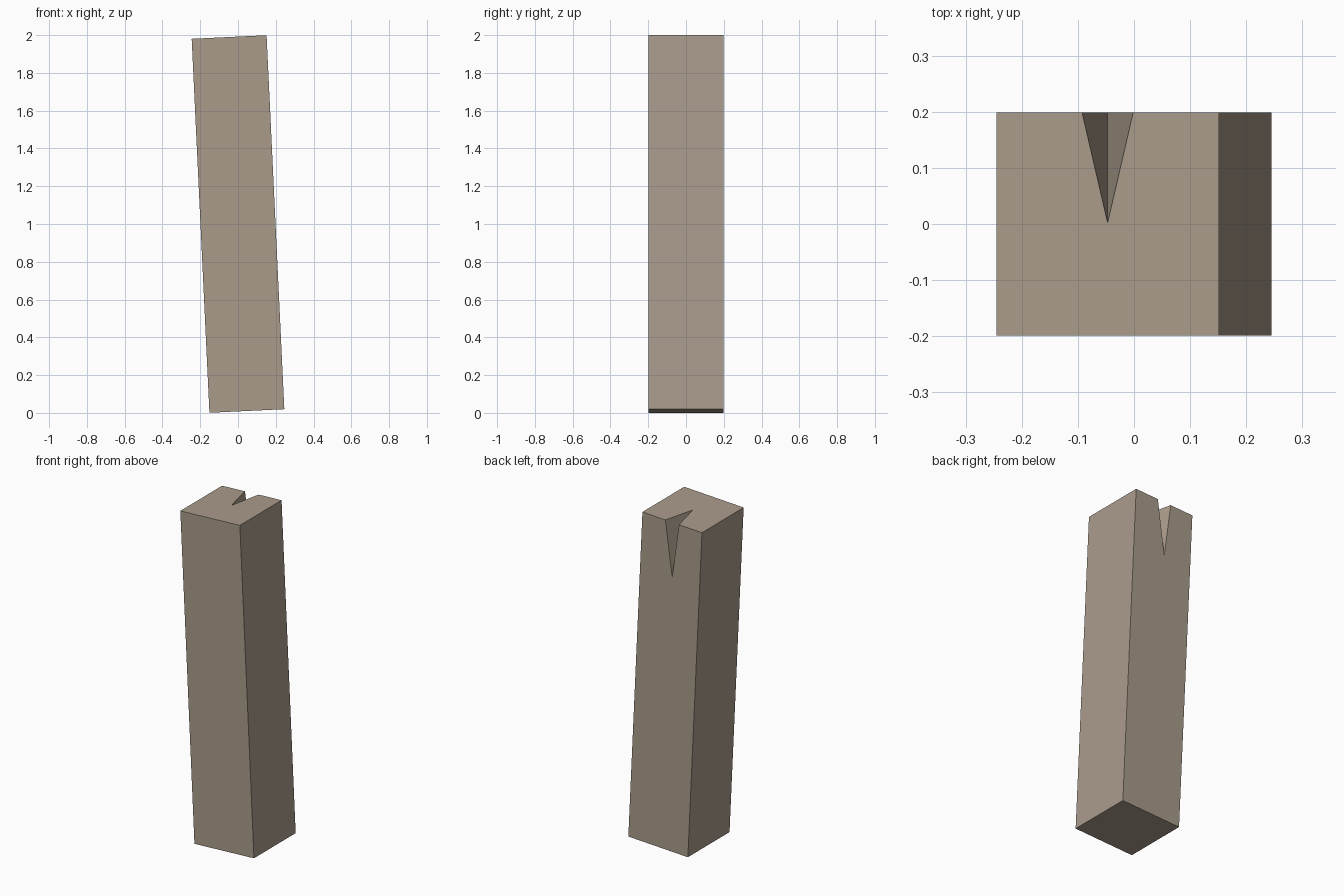
import bpy, bmesh
from math import radians
from mathutils import Matrix, Vector

if "Cube" in bpy.data.objects:
    bpy.data.objects.remove(bpy.data.objects["Cube"])

WIDTH, LENGTH, TILT = 0.397, 1.982, radians(-2.72)


def add_object(name, bm):
    bmesh.ops.recalc_face_normals(bm, faces=bm.faces)
    mesh = bpy.data.meshes.new(name)
    bm.to_mesh(mesh)
    bm.free()
    obj = bpy.data.objects.new(name, mesh)
    bpy.context.collection.objects.link(obj)
    return obj


# Leaning square post
tilt = Matrix.Rotation(TILT, 4, 'Y')
place = Matrix.Translation((0, 0, 1)) @ tilt
bm = bmesh.new()
bmesh.ops.create_cube(bm, size=1, matrix=place @ Matrix.Diagonal((WIDTH, WIDTH, LENGTH, 1)))
post = add_object("post", bm)

wood = bpy.data.materials.new("weathered_wood")
wood.diffuse_color = (0.40, 0.33, 0.26, 1)
wood.use_nodes = True
wood.node_tree.nodes["Principled BSDF"].inputs["Base Color"].default_value = wood.diffuse_color
post.data.materials.append(wood)

# Split in the back of the top: a V-shaped prism along the sloping split line
tip = place @ Vector((0, 0.002, LENGTH / 2))
run = WIDTH / 2 - 0.002
slope = Vector((0, run, -0.33))
right, left = (tilt @ Vector((s * 0.0455, run, 0)) for s in (1, -1))
bm = bmesh.new()
for start in (tip - slope, tip + 2 * slope):
    for offset in (Vector(), 2 * right, 2 * left):
        bm.verts.new(start + offset)
bmesh.ops.convex_hull(bm, input=bm.verts)
cutter = add_object("split_cutter", bm)
cutter.hide_render = True

# Cut the split, then drop the cutter
cut = post.modifiers.new("split", 'BOOLEAN')
cut.operation, cut.solver, cut.object = 'DIFFERENCE', 'EXACT', cutter
bpy.context.view_layer.objects.active = post
bpy.ops.object.modifier_apply(modifier=cut.name)
bpy.data.objects.remove(cutter)
